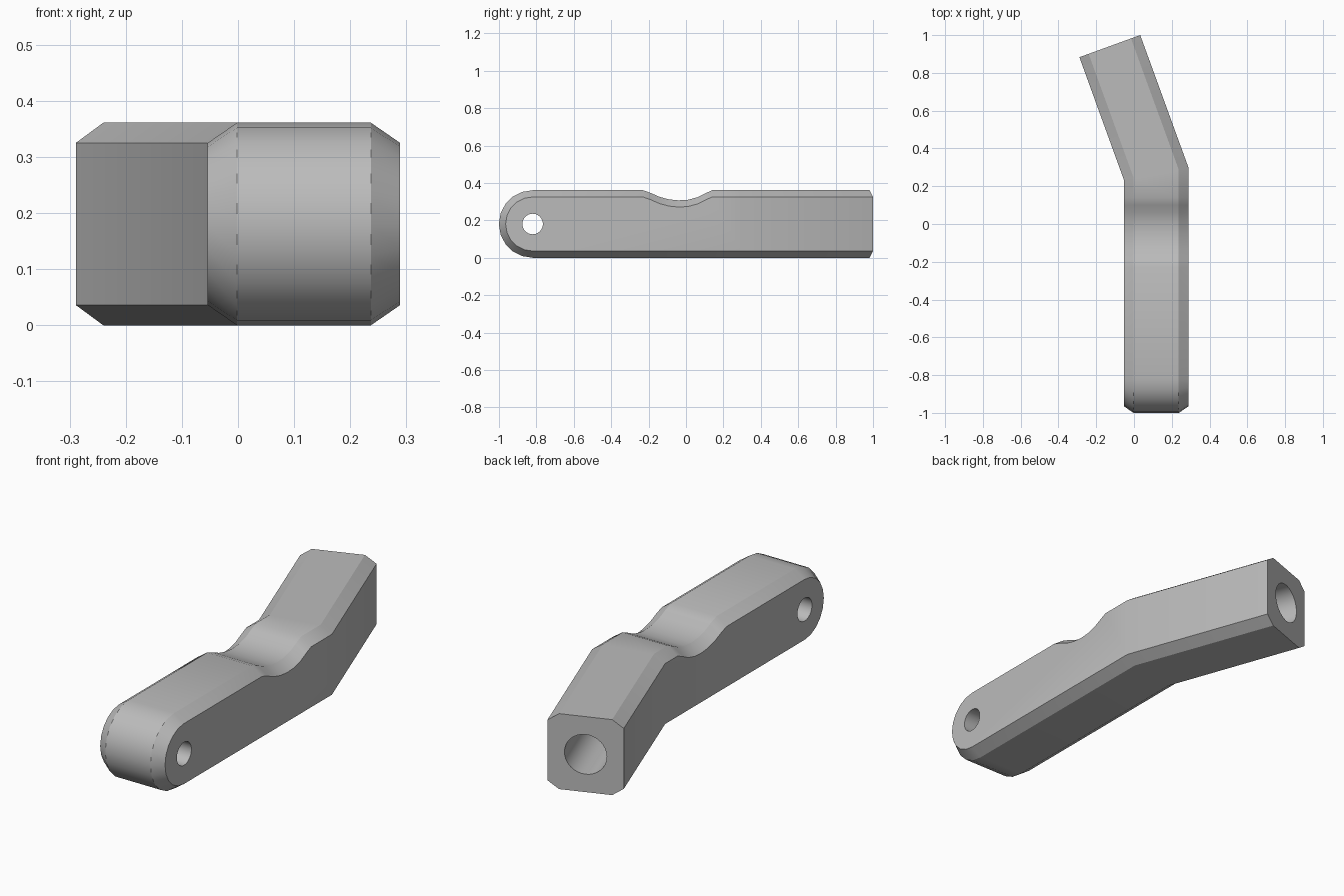
import bpy
import bmesh
import math
from mathutils import Vector

cube = bpy.data.objects.get("Cube")
if cube:
    bpy.data.objects.remove(cube)

X0, X1 = -0.054, 0.289          # side planes of the bar
R, CHAMFER = 0.1805, 0.036      # half height, chamfer drop
PIVOT_Y = -0.82
BEND = (Vector((X0, 0.235)), Vector((X1, 0.297)))
END = (Vector((-0.289, 0.883)), Vector((0.033, 1.0)))
# grip notch on top: (y, depth)
NOTCH = [(0.14, 0), (0.10, 0.018), (0.06, 0.038), (0.01, 0.051), (-0.04, 0.054),
         (-0.09, 0.049), (-0.14, 0.036), (-0.19, 0.014), (-0.23, 0)]
ARC = 10

metal = bpy.data.materials.new("grey metal")
metal.use_nodes = True
grey = (0.5, 0.5, 0.5, 1)
metal.diffuse_color = grey
metal.node_tree.nodes["Principled BSDF"].inputs["Base Color"].default_value = grey


def side_loop(bm, t, inset):
    """Outline of the lever at width fraction t, shrunk by inset."""
    r = R - inset
    x = X0 + t * (X1 - X0)
    bend, end = BEND[0].lerp(BEND[1], t), END[0].lerp(END[1], t)
    pts = [(*end, R + r), (*bend, R + r)]
    pts += [(x, y, R + r - d) for y, d in NOTCH]
    for i in range(ARC + 1):
        a = math.pi * (0.5 + i / ARC)
        pts.append((x, PIVOT_Y + r * math.cos(a), R + r * math.sin(a)))
    pts += [(*bend, R - r), (*end, R - r)]
    return [bm.verts.new(p) for p in pts]


# lever body: four outlines across the width, joined into a chamfered bar
bm = bmesh.new()
loops = [side_loop(bm, t, i) for t, i in
         ((0, CHAMFER), (0.152, 0), (0.848, 0), (1, CHAMFER))]
for a, b in zip(loops, loops[1:]):
    for i in range(len(a) - 1):
        bm.faces.new((a[i], a[i + 1], b[i + 1], b[i]))
for loop in (loops[0], loops[-1]):
    bm.faces.new(loop[1:-1])
    bm.faces.new((loop[0], loop[1], loop[-2], loop[-1]))
bm.faces.new([l[0] for l in loops] + [l[-1] for l in reversed(loops)])
bmesh.ops.recalc_face_normals(bm, faces=bm.faces)
mesh = bpy.data.meshes.new("lever_body")
bm.to_mesh(mesh)
bm.free()
mesh.materials.append(metal)
body = bpy.data.objects.new("lever_body", mesh)
bpy.context.collection.objects.link(body)


def drill(name, centre, direction, radius, length):
    """Bore a round hole into the body."""
    bpy.ops.mesh.primitive_cylinder_add(
        vertices=32, radius=radius, depth=length, location=centre,
        rotation=Vector(direction).to_track_quat('Z', 'Y').to_euler())
    cutter = bpy.context.object
    cutter.name = name
    cutter.data.materials.append(metal)
    cutter.hide_render = True
    mod = body.modifiers.new(name, 'BOOLEAN')
    mod.operation, mod.solver, mod.object = 'DIFFERENCE', 'EXACT', cutter
    bpy.context.view_layer.objects.active = body
    bpy.ops.object.modifier_apply(modifier=name)
    bpy.data.objects.remove(cutter)


# pivot hole through the rounded end, socket bored into the angled end
drill("pivot_hole", ((X0 + X1) / 2, PIVOT_Y, R), (1, 0, 0), 0.055, 1)
end_mid = (END[0] + END[1]) / 2
axis = (end_mid - (BEND[0] + BEND[1]) / 2).normalized()
drill("end_socket", (*end_mid, R), (*axis, 0), 0.095, 1.0)

bpy.ops.object.select_all(action='DESELECT')
body.select_set(True)
bpy.context.view_layer.objects.active = body
bpy.ops.object.shade_smooth_by_angle(angle=math.radians(30))
